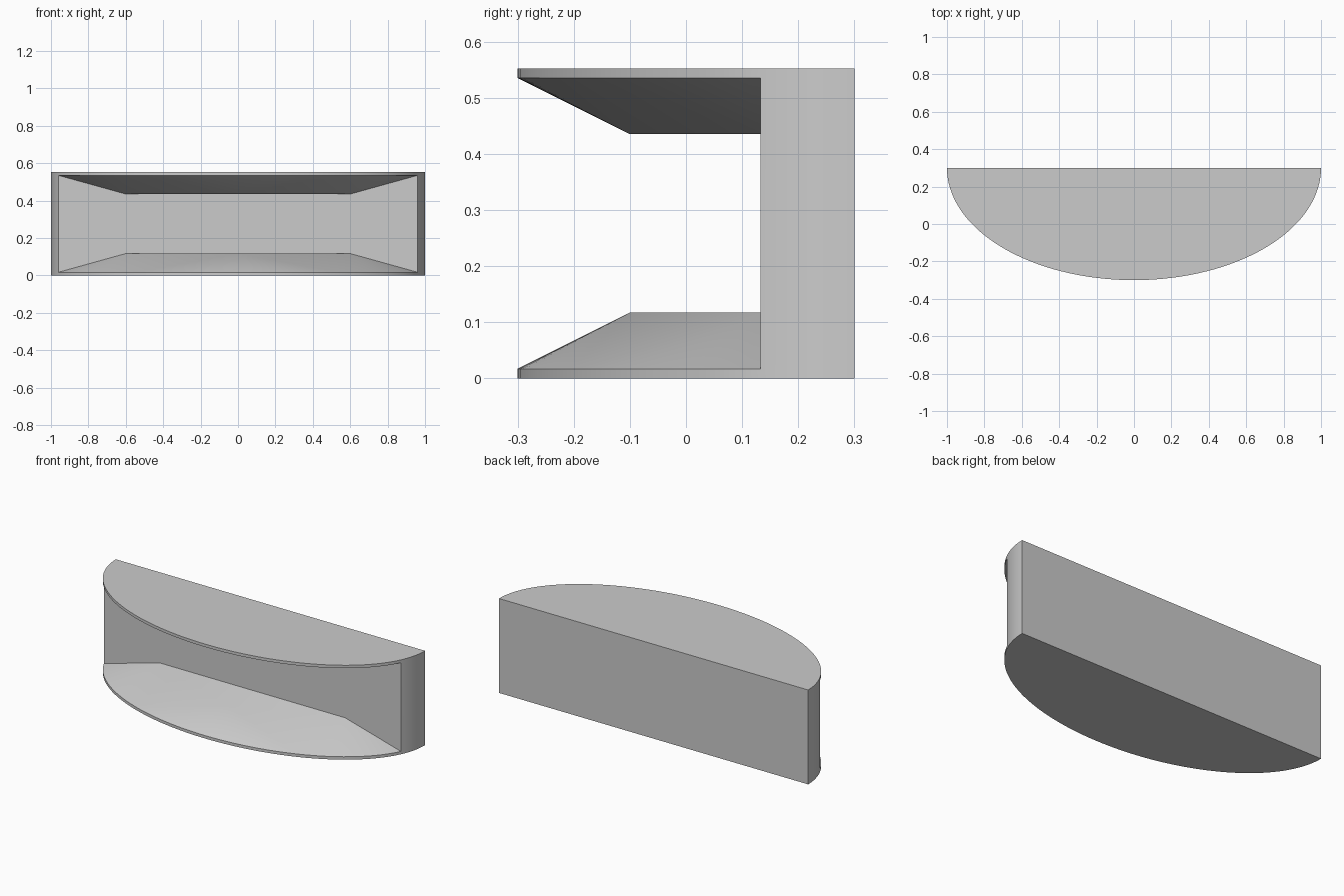
import bpy
import bmesh
import math

cube = bpy.data.objects.get("Cube")
if cube:
    bpy.data.objects.remove(cube, do_unlink=True)

HEIGHT = 0.552
BACK_Y, WALL_Y = 0.3, 0.133      # rear face and recessed wall
DEPTH = 0.6                      # half-ellipse depth
RIM, CREST = 0.017, 0.117        # lip edge and raised plateau heights
SIDE_STEPS, FRONT_STEPS = 6, 64

# Half-ellipse outline, split where the recess wall meets it
cut = math.asin((BACK_Y - WALL_Y) / DEPTH)
angles = [cut * i / SIDE_STEPS for i in range(SIDE_STEPS)]
angles += [cut + (math.pi - 2 * cut) * i / FRONT_STEPS for i in range(FRONT_STEPS + 1)]
angles += [math.pi - cut * i / SIDE_STEPS for i in reversed(range(SIDE_STEPS))]
outline = [(-math.cos(t), BACK_Y - DEPTH * math.sin(t)) for t in angles]
first, last = SIDE_STEPS, SIDE_STEPS + FRONT_STEPS
front = outline[first:last + 1]

bm = bmesh.new()


def ring(points, z):
    return [bm.verts.new((x, y, z)) for x, y in points]


bottom, top = ring(outline, 0), ring(outline, HEIGHT)
bm.faces.new(bottom)
bm.faces.new(top)
bm.faces.new((bottom[0], bottom[-1], top[-1], top[0]))


def lip(outer, level):
    """Thin curved edge sloping up to a triangular plateau."""
    rim = ring(front, level(RIM))
    left, nose, right = ring([(-0.6, WALL_Y), (0, -0.1), (0.6, WALL_Y)], level(CREST))
    # Each rim segment fans to the plateau corner facing it
    slope = (WALL_Y + 0.1) / 0.6
    turn = slope / math.hypot(slope, DEPTH)
    corners = [left if x < -turn else right if x > turn else nose for x, y in front]
    for i in range(FRONT_STEPS):
        bm.faces.new((outer[first + i], outer[first + i + 1], rim[i + 1], rim[i]))
        a, b = corners[i], corners[i + 1]
        bm.faces.new((rim[i], rim[i + 1], b))
        if a != b:
            bm.faces.new((rim[i], b, a))
    bm.faces.new((left, nose, right))
    return [rim[0], left, right, rim[-1]]


lower = lip(bottom, lambda z: z)
upper = lip(top, lambda z: HEIGHT - z)

# Recessed wall between the lips
bm.faces.new(lower + upper[::-1])

# Curved end walls, meeting the lips at the cut
for i in list(range(first)) + list(range(last, len(outline) - 1)):
    loop = [bottom[i], bottom[i + 1], top[i + 1], top[i]]
    if i + 1 == first:
        loop[2:2] = [lower[0], upper[0]]
    if i == last:
        loop += [upper[-1], lower[-1]]
    bm.faces.new(loop)

bmesh.ops.recalc_face_normals(bm, faces=bm.faces[:])
mesh = bpy.data.meshes.new("recessed_half_round_shelf")
bm.to_mesh(mesh)
bm.free()
shelf = bpy.data.objects.new("recessed_half_round_shelf", mesh)
bpy.context.collection.objects.link(shelf)

# Plain grey finish
grey = bpy.data.materials.new("plain_grey")
grey.use_nodes = True
colour = (0.6, 0.6, 0.6, 1)
grey.diffuse_color = colour
grey.node_tree.nodes["Principled BSDF"].inputs["Base Color"].default_value = colour
mesh.materials.append(grey)

# Smooth curves with crisp edges
bpy.ops.object.select_all(action="DESELECT")
shelf.select_set(True)
bpy.context.view_layer.objects.active = shelf
bpy.ops.object.shade_smooth_by_angle(angle=math.radians(30))
